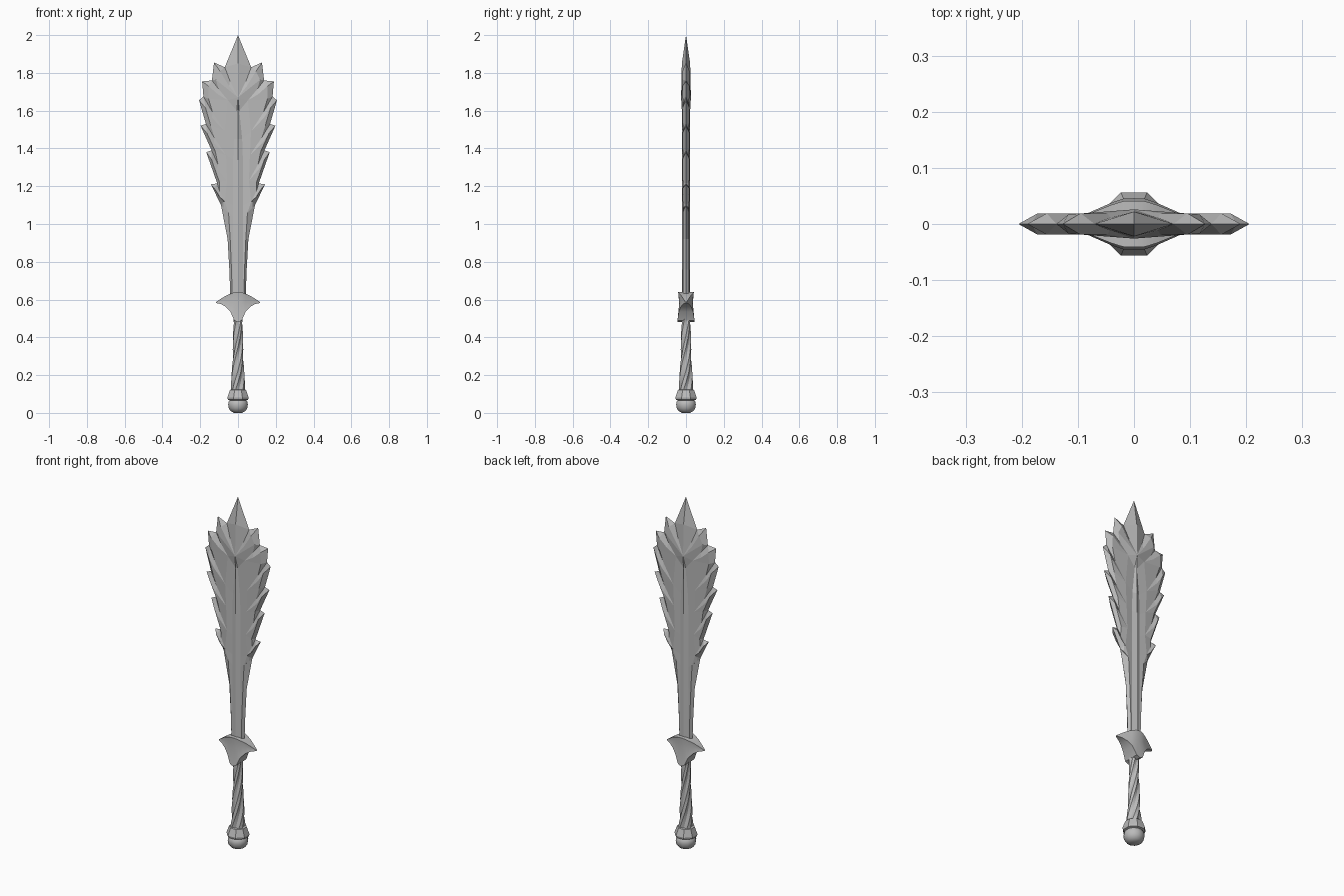
import bpy, bmesh
from math import sin, cos, pi
from mathutils import Vector

cube = bpy.data.objects.get("Cube")
if cube:
    bpy.data.objects.remove(cube, do_unlink=True)

metal = bpy.data.materials.new("grey_metal")
metal.use_nodes = True
grey = (0.5, 0.5, 0.5, 1)
metal.diffuse_color = grey
metal.node_tree.nodes["Principled BSDF"].inputs["Base Color"].default_value = grey


def make_object(name, polys, signs=((1, 1),), smooth=None):
    """Build a closed mesh from polygons, repeated for each pair of x, y signs."""
    bm = bmesh.new()
    for sx, sy in signs:
        for poly in polys:
            bm.faces.new([bm.verts.new((p[0] * sx, p[1] * sy, p[2])) for p in poly])
    bmesh.ops.remove_doubles(bm, verts=bm.verts, dist=0.0004)
    bmesh.ops.recalc_face_normals(bm, faces=bm.faces)
    mesh = bpy.data.meshes.new(name)
    bm.to_mesh(mesh)
    bm.free()
    mesh.materials.append(metal)
    ob = bpy.data.objects.new(name, mesh)
    bpy.context.collection.objects.link(ob)
    if smooth:
        bpy.ops.object.select_all(action='DESELECT')
        ob.select_set(True)
        bpy.context.view_layer.objects.active = ob
        bpy.ops.object.shade_smooth_by_angle(angle=smooth)
    return ob


def loft(rings, caps=True):
    """Quads between successive rings, with end caps."""
    polys = []
    for a, b in zip(rings, rings[1:]):
        for i in range(len(a)):
            j = (i + 1) % len(a)
            polys.append([a[i], a[j], b[j], b[i]])
    return polys + ([rings[0], rings[-1]] if caps else [])


QUARTERS = [(sx, sy) for sx in (1, -1) for sy in (1, -1)]


def pt(x, z, y=0.0):
    return Vector((x, y, z))


# Blade: one quarter, made of a pointed tip, six swept teeth and a raised spine
TIPS = [(.127, 1.855), (.19, 1.755), (.206, 1.655), (.198, 1.52), (.168, 1.38), (.143, 1.21)]
NOTCHES = [(.07, 1.83), (.138, 1.76), (.183, 1.675), (.17, 1.53), (.14, 1.39), (.11, 1.215), (.09, 1.1)]
ROOTS = [(.053, 1.655), (.069, 1.49), (.063, 1.365), (.058, 1.23), (.07, 1.12), (.05, 1.06)]
RIB = [(.007, 1.6), (.022, 1.45), (.026, 1.34), (.026, 1.21), (.026, 1.1), (.026, 1.04)]

tip, crest, base = pt(0, 2), pt(0, 1.85, .022), pt(0, 1.67, .026)
notches = [pt(*n) for n in NOTCHES]
roots = [base] + [pt(*r, .017) for r in ROOTS]
ribs = [base] + [pt(*c, .014) for c in RIB]
valleys = []
for n, r in zip(notches, roots):
    v = n.lerp(r, .5) + Vector((.008, 0, .008))
    v.y = .011
    valleys.append(v)

blade = [[tip, notches[0], crest], [crest, notches[0], valleys[0], base]]
for i, t in enumerate(TIPS):
    t = pt(*t)
    n, n2 = notches[i], notches[i + 1]
    r, r2 = roots[i], roots[i + 1]
    v, v2 = valleys[i], valleys[i + 1]
    p = t.lerp(r, .25)
    q = n2.lerp(r2, .2) + Vector((-.004, 0, .025))
    m = v + Vector((.004, 0, -.028))
    p.y, q.y, m.y = .019, .017, .019
    blade += [[n, t, p], [n, p, m, v], [v, m, r],       # upper bevel of the tooth
              [t, n2, q, p], [n2, v2, q],               # outer bevel
              [r, m, p, q], [r, q, v2, r2]]             # broad face
    c, c2 = ribs[i], ribs[i + 1]
    s, s2 = [pt(0, k.z, .026 if k is base else .022) for k in (c, c2)]
    if i == 0:
        blade += [[base, r2, c2], [base, c2, s2]]
    else:
        blade += [[r, r2, c2, c], [c, c2, s2, s]]

# Blade: narrow lower part down into the guard
rows = [(notches[-1], roots[-1], ribs[-1], s2)]
for x, z in ((.055, .92), (.046, .76), (.04, .6)):
    rows.append((pt(x, z), pt(x * .75, z, .015), pt(.026, z, .014), pt(0, z, .022)))
for a, b in zip(rows, rows[1:]):
    for k in range(3):
        blade.append([a[k], b[k], b[k + 1], a[k + 1]])
blade.append([notches[-1], valleys[-1], roots[-1]])
blade.append(list(rows[-1]) + [pt(0, .6)])
make_object("blade", blade, QUARTERS)

# Guard: lens-shaped crosspiece with an arched top and a waist
GUARD = [(0, .046, .64, .48), (.02, .045, .638, .49), (.04, .038, .631, .535),
         (.065, .027, .62, .562), (.09, .016, .605, .576), (.117, .004, .587, .582)]
sections = []
for x, w, top, low in GUARD:
    mid = low + (top - low) * .62
    sections.append([pt(x, top, 0), pt(x, top, w * .9), pt(x, mid, w * .78),
                     pt(x, low, w), pt(x, low, 0)])
guard = [sections[-1]]
for a, b in zip(sections, sections[1:]):
    guard += [[a[k], a[k + 1], b[k + 1], b[k]] for k in range(4)]
make_object("guard", guard, QUARTERS, smooth=.5)

# Grip: twisted four-lobed bar, thicker towards the pommel
STEPS, LOBES = 20, 4
rings = []
for k in range(STEPS + 1):
    f = k / STEPS
    radius = .041 - .033 * f + .017 * f * f
    ring = []
    for j in range(LOBES * 3):
        a = 2 * pi * j / (LOBES * 3) + f * pi * 1.15
        rad = radius * (.76 if j % 3 == 0 else 1)
        ring.append(pt(rad * cos(a), .1 + .43 * f, rad * sin(a)))
    rings.append(ring)
make_object("grip", loft(rings), smooth=.45)


# Pommel: flared collar above a rounded knob
def turned(name, profile, sides, smooth):
    rings = [[pt(r * cos(a), z, r * sin(a)) for a in
              [2 * pi * (j + .5) / sides for j in range(sides)]] for r, z in profile]
    return make_object(name, loft(rings), smooth=smooth)


turned("pommel_collar", [(.046, .066), (.058, .07), (.061, .082), (.046, .122), (.034, .124)], 8, None)
turned("pommel_knob", [(.022, 0), (.04, .009), (.051, .025), (.054, .044), (.051, .06), (.044, .068)], 12, .7)
